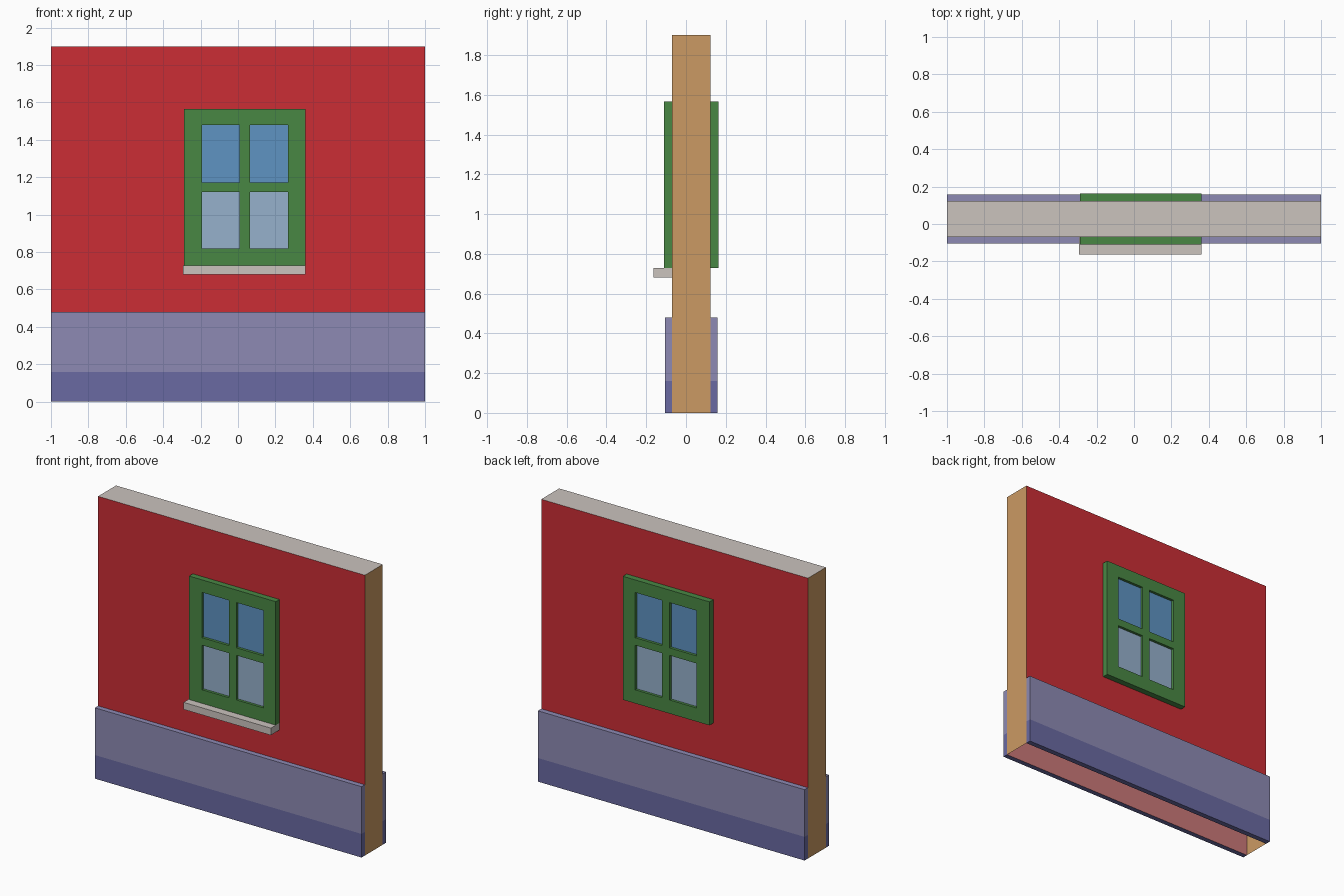
import bpy
import bmesh
from mathutils import Vector

if "Cube" in bpy.data.objects:
    bpy.data.objects.remove(bpy.data.objects["Cube"])


def material(name, rgb):
    m = bpy.data.materials.new(name)
    lin = [(c / 255 / 12.92) if c < 11 else ((c / 255 + 0.055) / 1.055) ** 2.4 for c in rgb]
    m.diffuse_color = (*lin, 1)
    m.use_nodes = True
    m.node_tree.nodes["Principled BSDF"].inputs["Base Color"].default_value = m.diffuse_color
    return m


RED = material("red plaster", (203, 45, 53))
ORANGE = material("orange end", (203, 154, 99))
STONE = material("pale stone", (203, 195, 190))
BRICK = material("pink base", (203, 120, 120))
LAVENDER = material("lavender plinth", (141, 138, 179))
INDIGO = material("dark plinth", (106, 106, 162))
GREEN = material("green frame", (73, 135, 68))
SKY = material("upper glass", (94, 147, 194))
PALE = material("lower glass", (150, 177, 204))


def finish(name, bm, mats):
    me = bpy.data.meshes.new(name)
    bm.to_mesh(me)
    bm.free()
    for m in mats:
        me.materials.append(m)
    ob = bpy.data.objects.new(name, me)
    bpy.context.collection.objects.link(ob)
    return ob


def box(lo, hi, cut=None):
    """Box between two corners, optionally split at a height."""
    bm = bmesh.new()
    bmesh.ops.create_cube(bm, size=1)
    for v in bm.verts:
        v.co = Vector([hi[i] if v.co[i] > 0 else lo[i] for i in range(3)])
    if cut is not None:
        bmesh.ops.bisect_plane(bm, geom=bm.verts[:] + bm.edges[:] + bm.faces[:],
                               plane_co=(0, 0, cut), plane_no=(0, 0, 1))
    bm.normal_update()
    return bm


Y0, Y1 = -0.07, 0.122   # wall faces

# Wall: hollow shell, open underneath, coloured by direction and height
bm = box((-1, Y0, 0), (1, Y1, 1.9), 0.48)
bmesh.ops.delete(bm, geom=[f for f in bm.faces if f.normal.z < -0.5], context='FACES')
for f in bm.faces:
    if f.normal.z > 0.5:
        f.material_index = 2
    elif abs(f.normal.x) > 0.5:
        f.material_index = 1
    else:
        f.material_index = 3 if f.calc_center_median().z < 0.48 else 0
finish("wall", bm, [RED, ORANGE, STONE, BRICK])

# Plinths on both sides, dark at the bottom
for name, ya, yb, side in (("front_plinth", -0.105, Y0, -1), ("back_plinth", Y1, 0.158, 1)):
    bm = box((-1, ya, 0), (1, yb, 0.48), 0.16)
    bmesh.ops.delete(bm, geom=[f for f in bm.faces if f.normal.y * side < -0.5], context='FACES')
    for f in bm.faces:
        f.material_index = int(f.calc_center_median().z < 0.16)
    finish(name, bm, [LAVENDER, INDIGO])


# Windows: a grid of cells with the four panes sunk into the frame
XS = (-0.29, -0.193, 0.009, 0.065, 0.267, 0.36)
ZS = (0.728, 0.82, 1.122, 1.173, 1.48, 1.565)
RECESS = 0.018


def window(name, y_out, y_wall):
    out = -1 if y_out < y_wall else 1
    bm = bmesh.new()
    grid = [[bm.verts.new((x, y_out, z)) for z in ZS] for x in XS]
    panes = []
    for i in range(5):
        for j in range(5):
            f = bm.faces.new((grid[i][j], grid[i + 1][j], grid[i + 1][j + 1], grid[i][j + 1]))
            if i % 2 and j % 2:
                panes.append((f, 1 if j == 3 else 2))
    # outer rim back to the wall
    rim = [e for e in bm.edges if e.is_boundary]
    new = bmesh.ops.extrude_edge_only(bm, edges=rim)["geom"]
    for v in new:
        if isinstance(v, bmesh.types.BMVert):
            v.co.y = y_wall
    # sunken glass with reveals
    for f, mat in panes:
        ring = f.verts[:]
        bm.faces.remove(f)
        deep = [bm.verts.new(v.co - Vector((0, out * RECESS, 0))) for v in ring]
        for k in range(4):
            n = (k + 1) % 4
            bm.faces.new((ring[k], ring[n], deep[n], deep[k]))
        bm.faces.new(deep).material_index = mat
    bmesh.ops.recalc_face_normals(bm, faces=bm.faces[:])
    bm.normal_update()
    glass = next(f for f in bm.faces if f.material_index)
    if glass.normal.y * out < 0:
        bmesh.ops.reverse_faces(bm, faces=bm.faces[:])
    finish(name, bm, [GREEN, SKY, PALE])


window("front_window", -0.11, Y0)
window("back_window", 0.163, Y1)

# Sill under the front window
finish("window_sill", box((-0.294, -0.163, 0.68), (0.36, Y0, 0.728)), [STONE])
